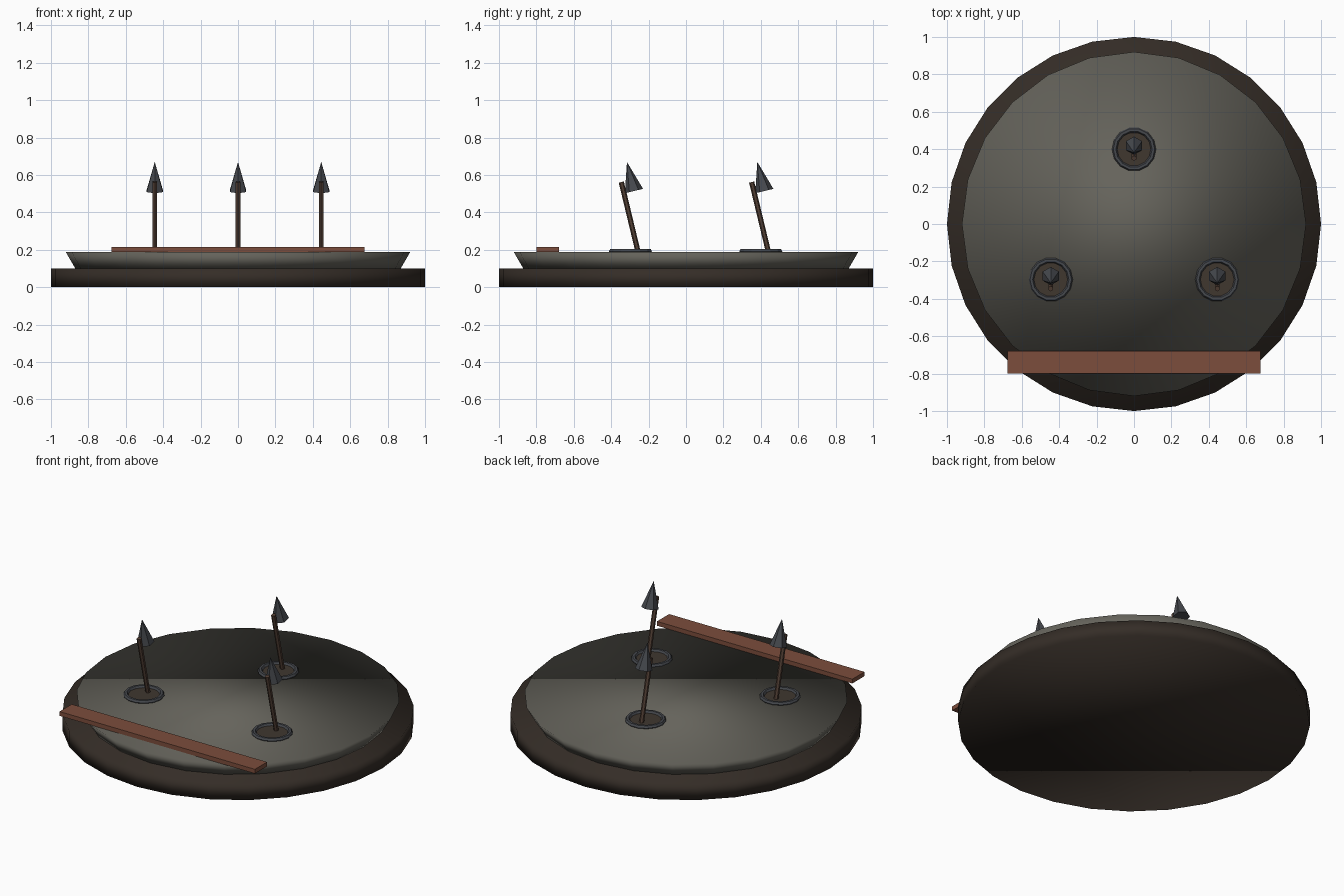
import bpy
from math import radians

if "Cube" in bpy.data.objects:
    bpy.data.objects.remove(bpy.data.objects["Cube"])


def material(name, r, g, b):
    m = bpy.data.materials.new(name)
    m.diffuse_color = (r, g, b, 1)
    m.use_nodes = True
    m.node_tree.nodes["Principled BSDF"].inputs["Base Color"].default_value = m.diffuse_color
    return m


STONE = material("stone", 0.13, 0.125, 0.105)
EARTH = material("dark_earth", 0.035, 0.026, 0.02)
PIT = material("pit_brown", 0.05, 0.038, 0.028)
IRON = material("iron", 0.06, 0.065, 0.075)
WOOD = material("shaft_wood", 0.085, 0.05, 0.035)
PLANK = material("plank_wood", 0.2, 0.075, 0.045)


def finish(name, mat, smooth=False):
    ob = bpy.context.object
    ob.name = name
    ob.data.materials.append(mat)
    if smooth:
        bpy.ops.object.shade_smooth()
    return ob


def frustum(name, mat, sides, r1, r2, depth, loc, tilt=0, smooth=False):
    bpy.ops.mesh.primitive_cone_add(vertices=sides, radius1=r1, radius2=r2, depth=depth,
                                    location=loc, rotation=(tilt, 0, 0))
    return finish(name, mat, smooth)


# Base disc and flared floor slab
frustum("base_disc", EARTH, 28, 1.0, 1.0, 0.1, (0, 0, 0.05), smooth=True)
frustum("floor_slab", STONE, 24, 0.87, 0.92, 0.087, (0, 0, 0.1435), smooth=True)

# Trip plank across the front
bpy.ops.mesh.primitive_cube_add(size=1, location=(0, -0.74, 0.201))
bpy.context.object.scale = (1.355, 0.12, 0.027)
finish("front_plank", PLANK)

# Three leaning spikes, each in a rimmed hole
TILT = radians(13.5)
for i, (x, y) in enumerate([(-0.445, -0.297), (0.445, -0.297), (0, 0.4)], 1):
    frustum(f"hole_disc_{i}", PIT, 14, 0.1, 0.1, 0.03, (x, y, 0.177))
    bpy.ops.mesh.primitive_torus_add(major_segments=14, minor_segments=6, major_radius=0.104,
                                     minor_radius=0.014, location=(x, y, 0.192))
    finish(f"hole_rim_{i}", IRON)
    frustum(f"spike_shaft_{i}", WOOD, 6, 0.014, 0.014, 0.42, (x, y, 0.358), TILT)
    frustum(f"spike_head_{i}", IRON, 6, 0.05, 0, 0.16, (x, y, 0.592), TILT)
